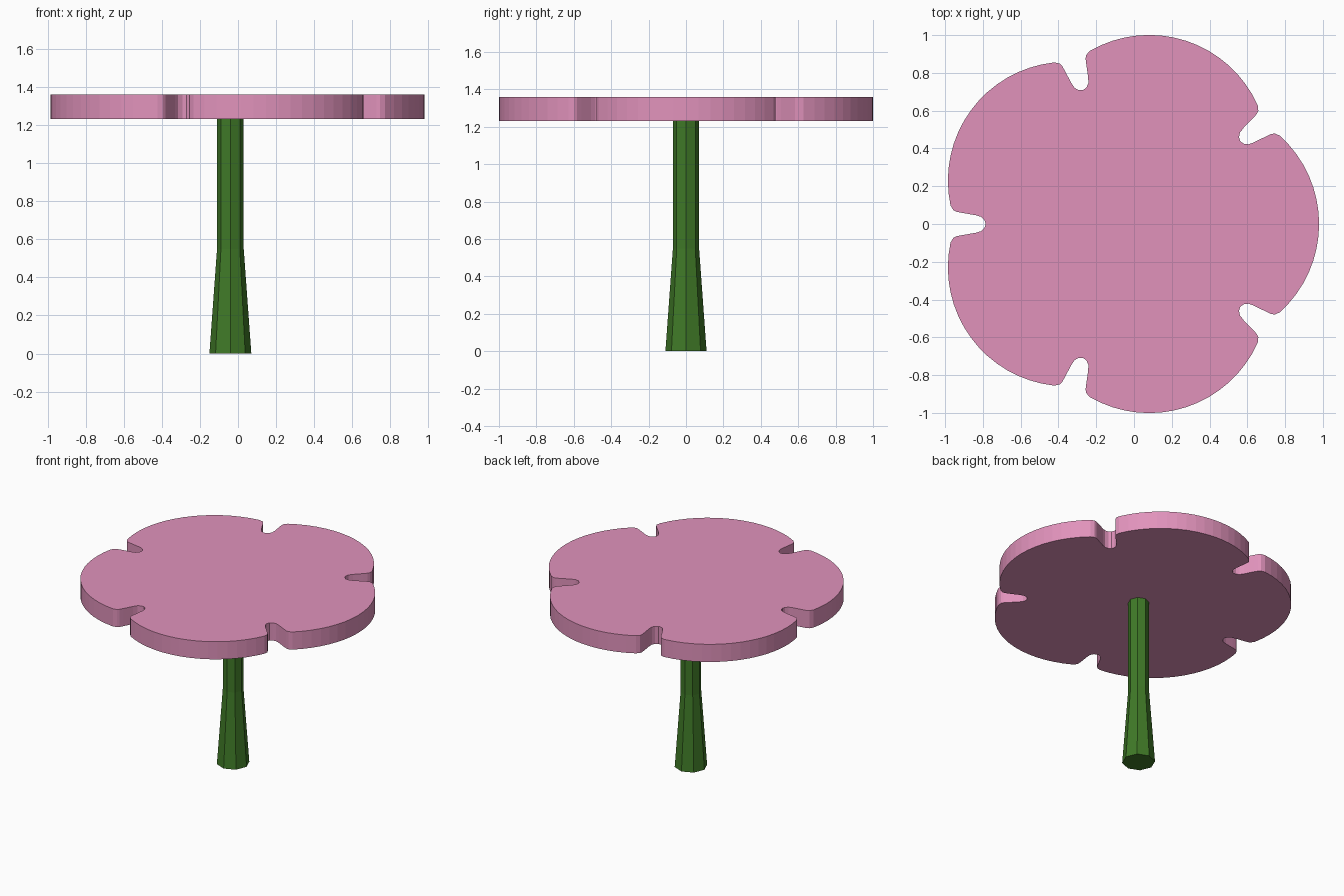
import bpy, bmesh
from math import sin, cos, pi, radians

if "Cube" in bpy.data.objects:
    bpy.data.objects.remove(bpy.data.objects["Cube"])

CX = -0.04                     # common axis of stem and flower


def colour(name, rgb):
    m = bpy.data.materials.new(name)
    m.diffuse_color = (*rgb, 1)
    m.use_nodes = True
    m.node_tree.nodes["Principled BSDF"].inputs["Base Color"].default_value = m.diffuse_color
    return m


def loft(name, rings, mat):
    """Closed solid through a stack of equal-length vertex rings."""
    bm = bmesh.new()
    loops = [[bm.verts.new(p) for p in ring] for ring in rings]
    n = len(loops[0])
    for a, b in zip(loops, loops[1:]):
        for i in range(n):
            j = (i + 1) % n
            bm.faces.new((a[i], a[j], b[j], b[i]))
    bm.faces.new(loops[0][::-1])
    bm.faces.new(loops[-1])
    bmesh.ops.recalc_face_normals(bm, faces=bm.faces)
    me = bpy.data.meshes.new(name)
    bm.to_mesh(me)
    bm.free()
    me.materials.append(mat)
    ob = bpy.data.objects.new(name, me)
    bpy.context.collection.objects.link(ob)
    return ob


# Stem: octagonal, flared towards the foot
def octagon(r, z):
    return [(CX + r * cos(k * pi / 4), r * sin(k * pi / 4), z) for k in range(8)]


loft("stem", [octagon(0.11, 0), octagon(0.07, 0.55), octagon(0.07, 1.23)],
     colour("stem_green", (0.05, 0.19, 0.02)))

# Flower outline: five petal arcs joined by rounded notches
# half notch as (distance from axis, sideways offset), outside to inside
half = [(0.917, 0.074), (0.90, 0.065), (0.87, 0.059), (0.80, 0.047),
        (0.77, 0.038), (0.752, 0.021)]
notch = [(d, -w) for d, w in half] + [(0.745, 0)] + half[::-1]
outline = []
for k in range(5):
    petal, gap = radians(72 * k), radians(72 * k + 36)
    for i in range(17):
        t = radians(-48 + 6 * i)
        x, y = 0.391 + 0.629 * cos(t), 0.629 * sin(t)
        outline.append((x * cos(petal) - y * sin(petal),
                        x * sin(petal) + y * cos(petal)))
    for d, w in notch:
        outline.append((d * cos(gap) - w * sin(gap),
                        d * sin(gap) + w * cos(gap)))

loft("flower_head", [[(CX + x, y, z) for x, y in outline] for z in (1.23, 1.36)],
     colour("petal_pink", (0.75, 0.29, 0.50)))
